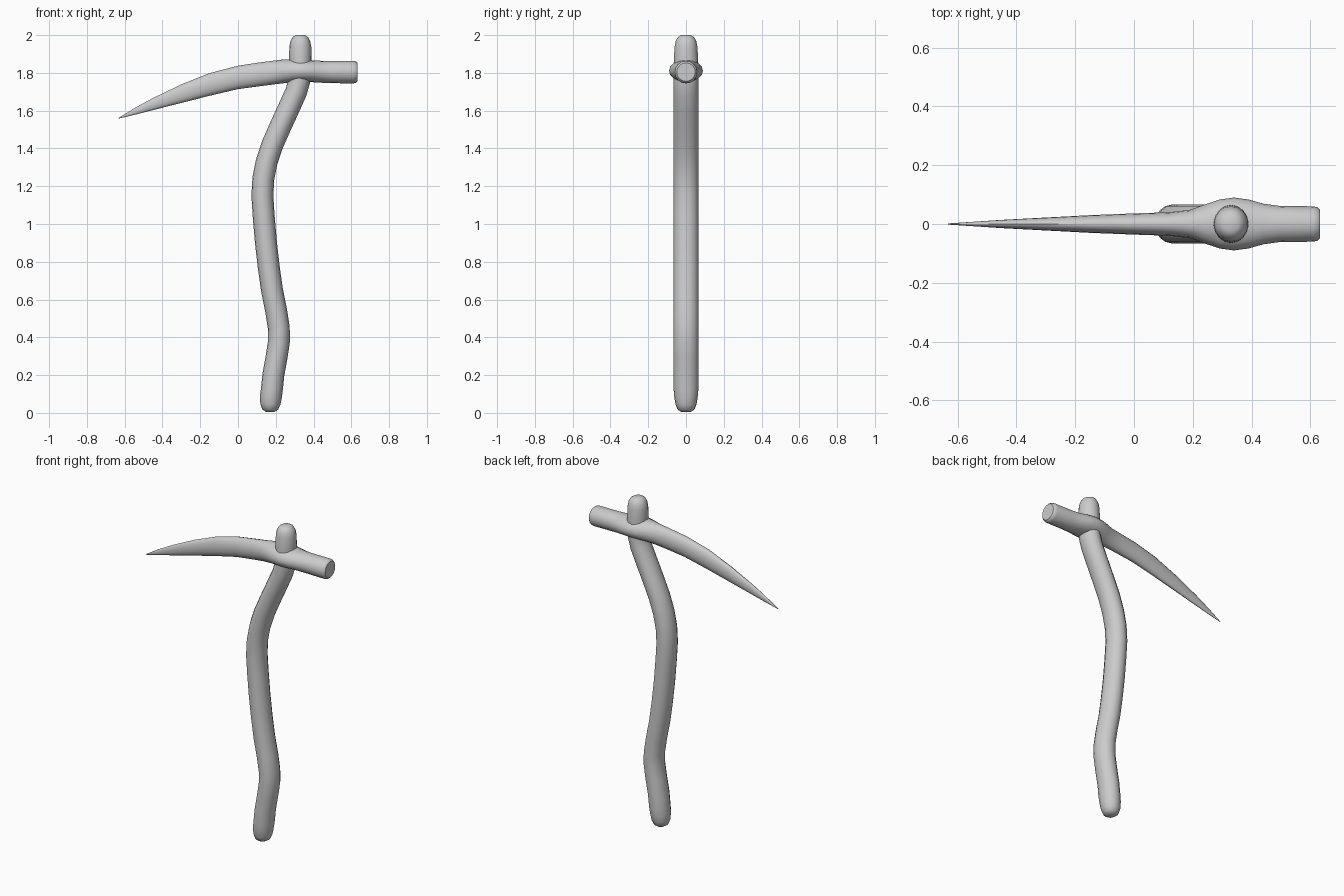
import bpy, bmesh, math
from mathutils import Vector

cube = bpy.data.objects.get("Cube")
if cube:
    bpy.data.objects.remove(cube, do_unlink=True)

grey = bpy.data.materials.new("plain_grey")
grey.use_nodes = True
colour = (0.6, 0.6, 0.6, 1)
grey.diffuse_color = colour
grey.node_tree.nodes["Principled BSDF"].inputs["Base Color"].default_value = colour


def loft(name, stations, sides=16, upright=False):
    """Skin oval rings along a path in the xz plane: (x, z, in-plane radius, y radius)."""
    bm = bmesh.new()
    rings = []
    pts = [Vector((s[0], 0, s[1])) for s in stations]
    for i, (x, z, r, ry) in enumerate(stations):
        t = (pts[min(i + 1, len(pts) - 1)] - pts[max(i - 1, 0)]).normalized()
        n = Vector((0, 0, 1)) if upright else Vector((t.z, 0, -t.x))
        ring = []
        for k in range(sides):
            a = math.tau * k / sides
            ring.append(bm.verts.new(pts[i] + n * r * math.cos(a) + Vector((0, ry * math.sin(a), 0))))
        rings.append(ring)
    for a, b in zip(rings, rings[1:]):
        for k in range(sides):
            j = (k + 1) % sides
            bm.faces.new((a[k], a[j], b[j], b[k]))
    bm.faces.new(rings[0])
    bm.faces.new(rings[-1])
    bmesh.ops.recalc_face_normals(bm, faces=bm.faces)
    mesh = bpy.data.meshes.new(name)
    bm.to_mesh(mesh)
    bm.free()
    mesh.materials.append(grey)
    obj = bpy.data.objects.new(name, mesh)
    bpy.context.collection.objects.link(obj)
    bpy.ops.object.select_all(action='DESELECT')
    obj.select_set(True)
    bpy.context.view_layer.objects.active = obj
    bpy.ops.object.shade_smooth_by_angle(angle=math.radians(40))
    return obj


# Crooked wooden handle, rounded at the foot
R, RY = 0.058, 0.066
path = [(0.18, 0.13), (0.187, 0.2), (0.205, 0.3), (0.217, 0.38), (0.216, 0.45),
        (0.202, 0.54), (0.18, 0.65), (0.163, 0.77), (0.148, 0.9), (0.136, 1.04),
        (0.129, 1.15), (0.134, 1.24), (0.152, 1.33), (0.182, 1.42), (0.226, 1.52),
        (0.272, 1.62), (0.308, 1.7), (0.325, 1.76), (0.33, 1.82)]
foot = [(0.17, 0.005, 0.022, 0.025), (0.17, 0.018, 0.042, 0.045),
        (0.171, 0.045, 0.053, 0.056), (0.174, 0.085, R, 0.062)]
top = [(0.33, 1.88, 0.06, 0.064), (0.33, 1.94, 0.058, 0.06), (0.33, 1.97, 0.052, 0.054),
       (0.33, 1.99, 0.04, 0.042), (0.33, 2.0, 0.024, 0.025)]
loft("handle", foot + [(x, z, R, RY) for x, z in path] + top)

# Pick head: curved spike, swollen eye around the handle, blunt hammer end
head = [(-0.632, 1.56, 0.002, 0.002), (-0.54, 1.599, 0.019, 0.008),
        (-0.45, 1.635, 0.032, 0.014), (-0.3, 1.69, 0.049, 0.022),
        (-0.15, 1.739, 0.06, 0.03), (0, 1.776, 0.062, 0.036),
        (0.12, 1.793, 0.063, 0.04), (0.19, 1.802, 0.063, 0.048),
        (0.24, 1.808, 0.063, 0.066), (0.29, 1.811, 0.061, 0.083),
        (0.34, 1.811, 0.059, 0.09), (0.39, 1.809, 0.058, 0.083),
        (0.44, 1.806, 0.058, 0.069), (0.49, 1.805, 0.059, 0.062),
        (0.61, 1.804, 0.06, 0.06), (0.624, 1.804, 0.057, 0.057),
        (0.632, 1.804, 0.049, 0.049)]
loft("pick_head", head, upright=True)
